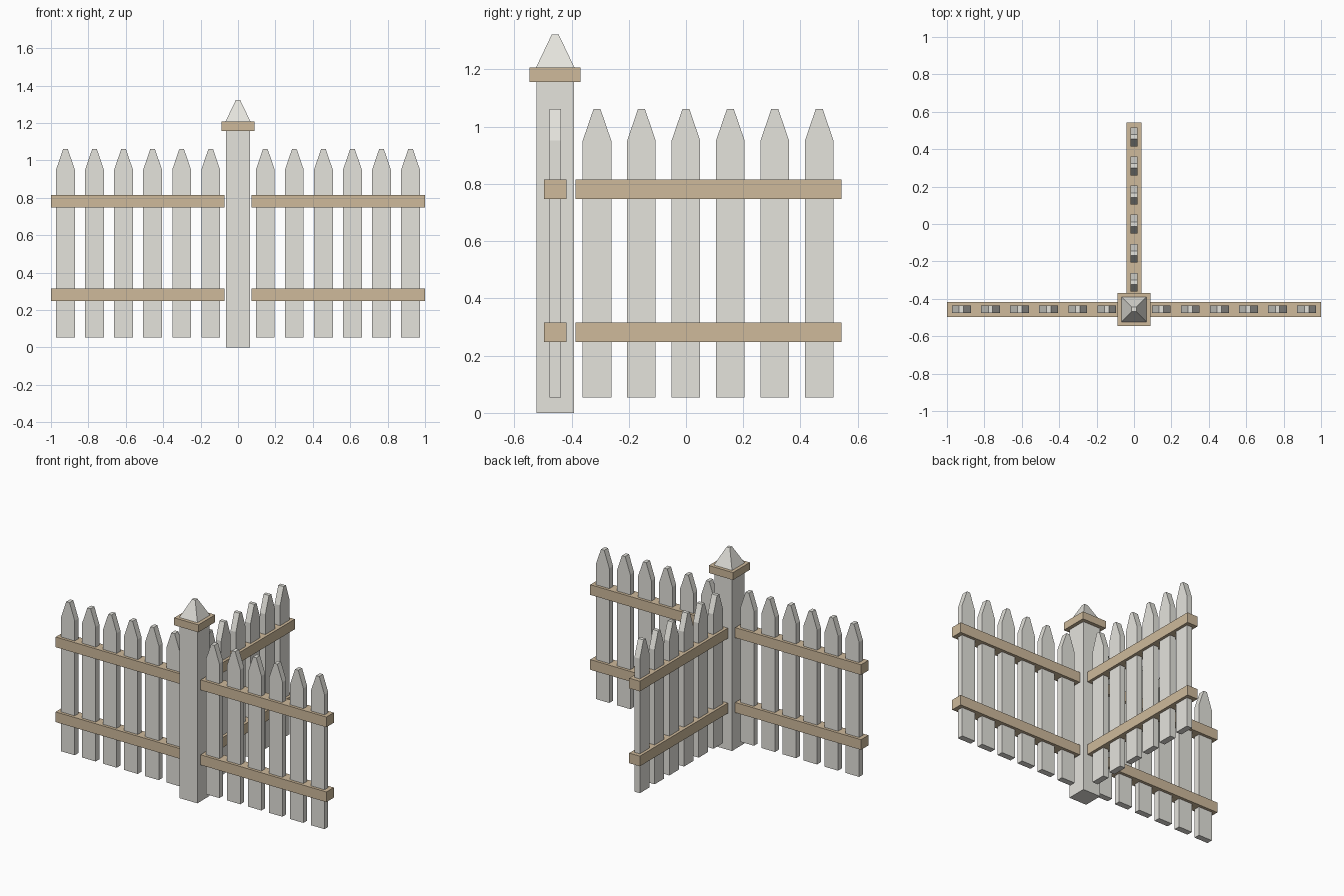
import bpy, bmesh
from math import pi
from mathutils import Matrix, Vector

if "Cube" in bpy.data.objects:
    bpy.data.objects.remove(bpy.data.objects["Cube"])

POST_Y = -0.457
ORIGIN = Matrix.Translation((0, POST_Y, 0))


def material(name, color):
    m = bpy.data.materials.new(name)
    m.diffuse_color = (*color, 1)
    m.use_nodes = True
    m.node_tree.nodes["Principled BSDF"].inputs["Base Color"].default_value = m.diffuse_color
    return m


WHITE = material("weathered_white", (0.78, 0.77, 0.72))
BROWN = material("brown_wood", (0.62, 0.49, 0.33))


def finish(bm, name, mat, matrix):
    bmesh.ops.recalc_face_normals(bm, faces=bm.faces)
    mesh = bpy.data.meshes.new(name)
    bm.to_mesh(mesh)
    bm.free()
    mesh.materials.append(mat)
    obj = bpy.data.objects.new(name, mesh)
    obj.matrix_world = matrix
    bpy.context.collection.objects.link(obj)
    return obj


def box(name, x, y, z, mat, matrix, top=1.0):
    """Box from (min, max) ranges; top scales the upper face for a taper."""
    bm = bmesh.new()
    bmesh.ops.create_cube(bm, size=1)
    for v in bm.verts:
        s = top if v.co.z > 0 else 1.0
        v.co = Vector([(a + b) / 2 + c * k * (b - a)
                       for (a, b), c, k in zip((x, y, z), v.co, (s, s, 1))])
    return finish(bm, name, mat, matrix)


def picket(name, x, matrix):
    """Pointed board, extruded from its outline."""
    w, tip, t = 0.05, 0.012, 0.02
    outline = [(-w, 0.053), (w, 0.053), (w, 0.951), (tip, 1.062),
               (-tip, 1.062), (-w, 0.951)]
    bm = bmesh.new()
    face = bm.faces.new([bm.verts.new((x + px, -t, pz)) for px, pz in outline])
    ext = bmesh.ops.extrude_face_region(bm, geom=[face])["geom"]
    bmesh.ops.translate(bm, vec=(0, 2 * t, 0),
                        verts=[g for g in ext if isinstance(g, bmesh.types.BMVert)])
    return finish(bm, name, WHITE, matrix)


# Central post with collar and blunt pyramid finial
def square(r):
    return (-r, r)


box("post", square(0.065), square(0.065), (0, 1.158), WHITE, ORIGIN)
box("post_collar", square(0.089), square(0.089), (1.157, 1.207), BROWN, ORIGIN)
box("post_finial", square(0.067), square(0.067), (1.207, 1.322), WHITE, ORIGIN, top=0.18)

# Three identical fence panels radiating from the post
for side, angle in (("right", 0), ("back", pi / 2), ("left", pi)):
    m = ORIGIN @ Matrix.Rotation(angle, 4, 'Z')
    for level, z in (("lower", 0.248), ("upper", 0.748)):
        box(f"{side}_{level}_rail", (0.071, 1.0), square(0.039), (z, z + 0.068), BROWN, m)
    for i in range(6):
        picket(f"{side}_picket_{i + 1}", 0.146 + 0.1553 * i, m)
